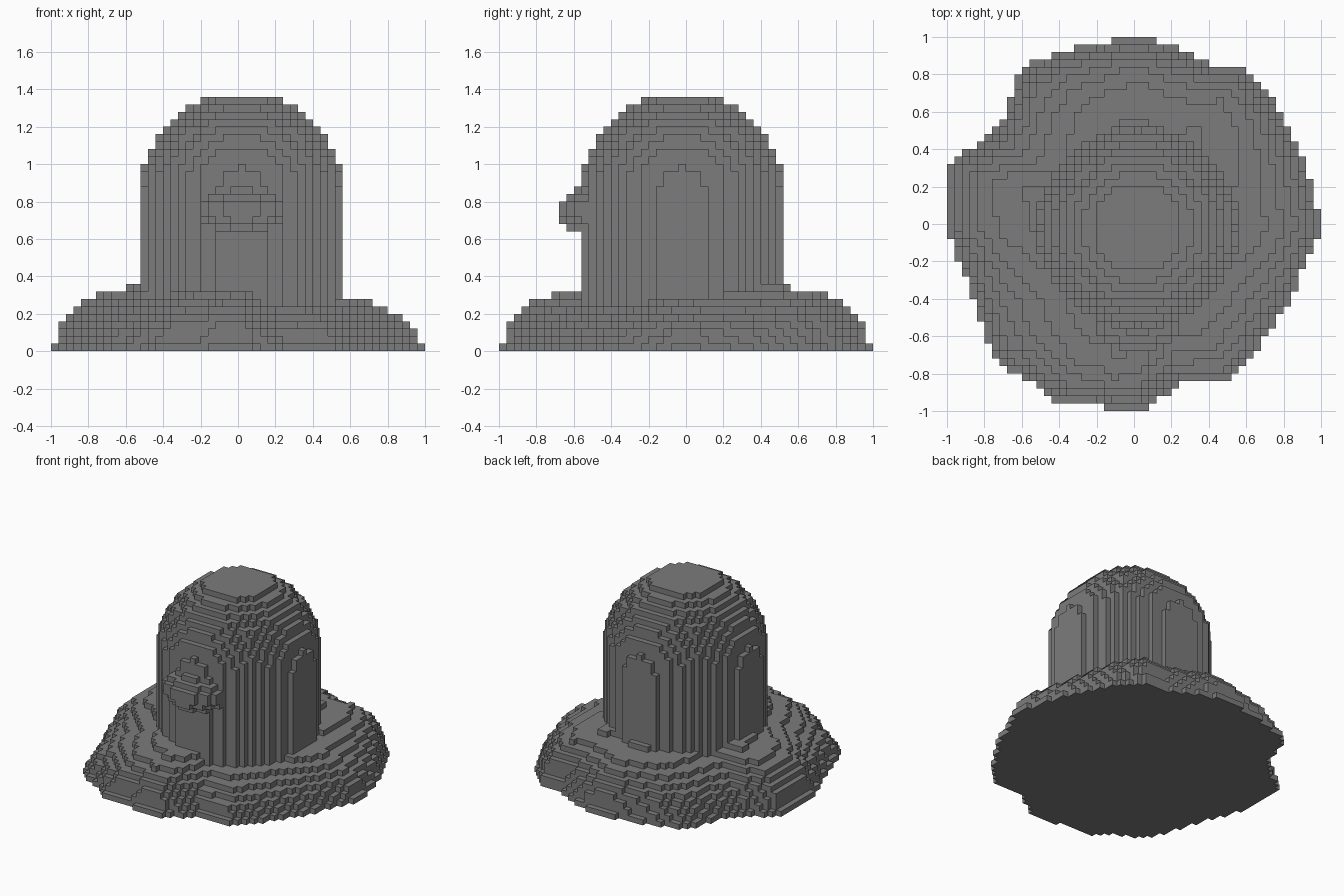
import bpy
import bmesh
from mathutils import Vector

default_cube = bpy.data.objects.get("Cube")
if default_cube:
    bpy.data.objects.remove(default_cube, do_unlink=True)

CELL = 0.04
HALF = 25
HEIGHT = 34

# Uneven outline of the base, in cells, with how full the slope is there
OUTLINE = [(-1, 25, 4), (2, 25, 4), (7, 23, 4), (11, 21, 5), (15, 21, 6),
           (19, 16, 5), (23, 8, 3), (24, 3, 3), (25, 1, 3), (25, -1, 3),
           (23, -5, 3), (21, -10, 2), (17, -16, 2), (13, -21, 2), (7, -21, 2),
           (4, -23, 3), (1, -25, 5), (-3, -25, 6), (-5, -24, 5), (-10, -24, 4),
           (-14, -21, 3), (-19, -18, 2), (-20, -14, 2), (-23, -6, 3),
           (-25, -1, 4), (-25, 8, 4), (-19, 12, 2), (-17, 15, 2),
           (-15, 21, 2), (-10, 23, 3)]
EDGES = list(zip(OUTLINE, OUTLINE[1:] + OUTLINE[:1]))


def rim(x, y):
    """Distance from the centre, where the outline is at one, and fullness."""
    p = Vector((x, y)) / CELL
    for start, end in EDGES:
        a, b = Vector(start[:2]), Vector(end[:2])
        area = a.cross(b)
        u, v = p.cross(b) / area, a.cross(p) / area
        if u >= 0 and v >= 0:
            return u + v, (u * start[2] + v * end[2]) / (u + v)


# Base: a mound with a rounded rim
def in_base(x, y, z):
    if z > 0.4:
        return False
    t, fullness = rim(x, y)
    if t > 1:
        return False
    top = 0.345 + 0.03 * y - 0.025 * x
    return z < max(CELL, top * max(0, 1 - (t + 0.015) ** fullness) ** 0.5)


# Body: a cylinder with a domed top
def in_body(x, y, z):
    rise = max(0, z - 0.86)
    return Vector((x - 0.02, y + 0.02, rise)).length < 0.535


# Nose: a small flattened ball on the front
def in_nose(x, y, z):
    p = Vector(((x - 0.02) / 0.23, (y + 0.51) / 0.17, (z - 0.75) / 0.125))
    return p.length < 1


def fill(test):
    span = range(-HALF, HALF)
    return {(i, j, k) for i in span for j in span for k in range(HEIGHT)
            if test(*((n + 0.5) * CELL for n in (i, j, k)))}


def build(name, cells, solid, material):
    """Make square faces wherever a cell meets empty space."""
    bm = bmesh.new()
    corners = {}

    def corner(c):
        if c not in corners:
            corners[c] = bm.verts.new(Vector(c) * CELL)
        return corners[c]

    for cell in cells:
        for axis in range(3):
            for side in (0, 1):
                near = list(cell)
                near[axis] += 2 * side - 1
                if tuple(near) in solid:
                    continue
                ring = [(0, 0), (1, 0), (1, 1), (0, 1)]
                verts = []
                for s, t in ring if side else reversed(ring):
                    c = list(cell)
                    c[axis] += side
                    c[(axis + 1) % 3] += s
                    c[(axis + 2) % 3] += t
                    verts.append(corner(tuple(c)))
                bm.faces.new(verts)
    mesh = bpy.data.meshes.new(name)
    bm.to_mesh(mesh)
    bm.free()
    mesh.materials.append(material)
    bpy.context.collection.objects.link(bpy.data.objects.new(name, mesh))


grey = bpy.data.materials.new("stone_grey")
grey.use_nodes = True
grey.diffuse_color = (0.2, 0.2, 0.2, 1)
grey.node_tree.nodes["Principled BSDF"].inputs["Base Color"].default_value = grey.diffuse_color

base = fill(in_base)
body = fill(in_body) - base
nose = fill(in_nose) - body
solid = base | body | nose
for name, cells in (("base", base), ("body", body), ("nose", nose)):
    build(name, cells, solid, grey)
